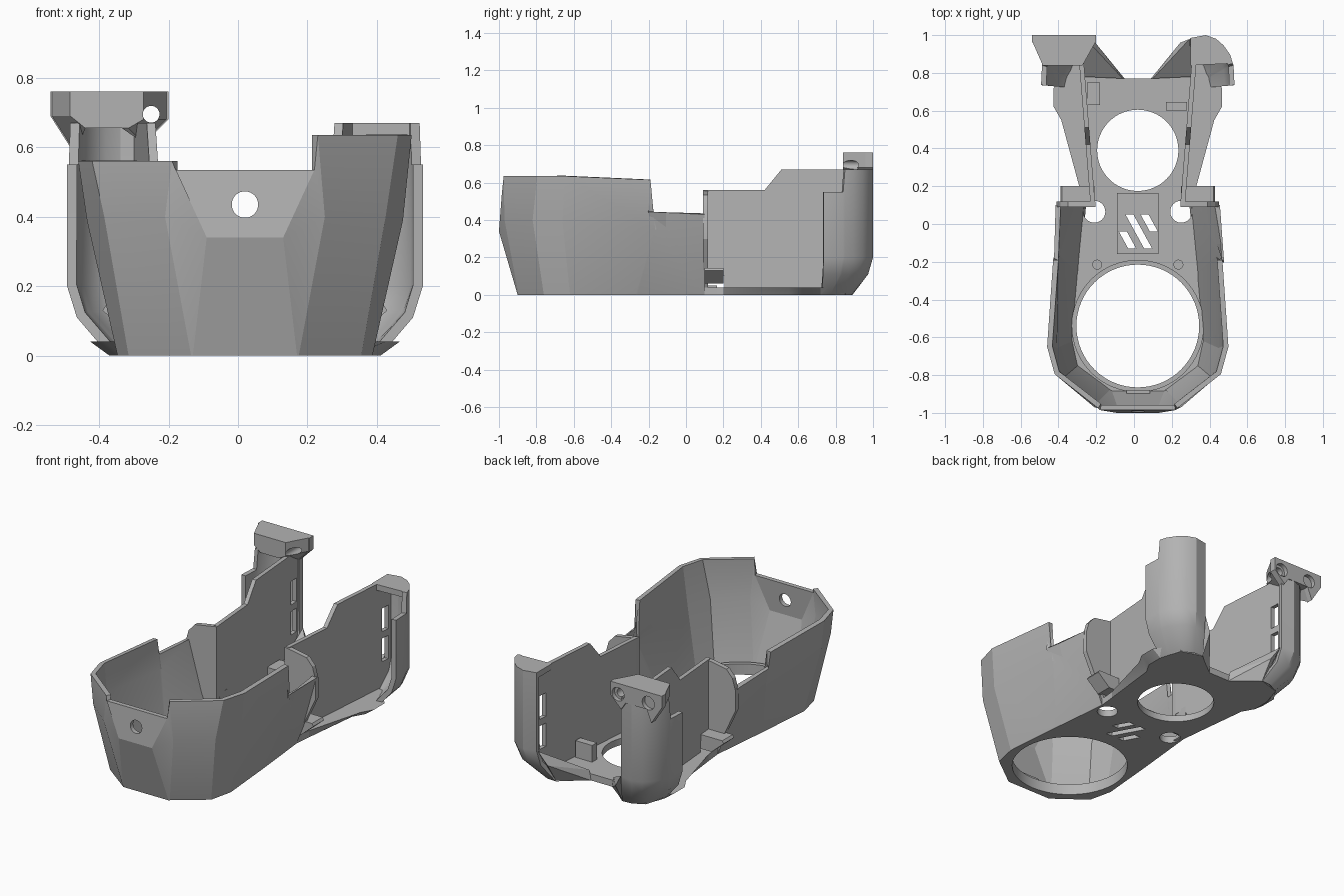
import bpy, bmesh, math

if "Cube" in bpy.data.objects:
    bpy.data.objects.remove(bpy.data.objects["Cube"])

CX = 0.02  # symmetry line of the housing
grey = bpy.data.materials.new("mid grey plastic")
grey.diffuse_color = (0.45, 0.45, 0.45, 1)
grey.use_nodes = True
grey.node_tree.nodes["Principled BSDF"].inputs["Base Color"].default_value = grey.diffuse_color


def make(name, bm):
    me = bpy.data.meshes.new(name)
    bm.to_mesh(me)
    bm.free()
    ob = bpy.data.objects.new(name, me)
    bpy.context.collection.objects.link(ob)
    return ob


def flat(a, b, t):
    return (a, b, t)


def along_y(a, b, t):
    return (a, t, b)


def prism(name, pts, lo, hi, fn=flat, pts2=None):
    """Extrude a 2D outline from lo to hi, optionally lofting to pts2."""
    bm = bmesh.new()
    a = [bm.verts.new(fn(p[0], p[1], lo)) for p in pts]
    b = [bm.verts.new(fn(p[0], p[1], hi)) for p in (pts2 or pts)]
    n = len(pts)
    bm.faces.new(a)
    bm.faces.new(b)
    for i in range(n):
        j = (i + 1) % n
        bm.faces.new((a[i], a[j], b[j], b[i]))
    bmesh.ops.recalc_face_normals(bm, faces=bm.faces)
    return make(name, bm)


def disc(name, x, y, r, lo, hi, fn=flat):
    turn = [2 * math.pi * i / 64 for i in range(64)]
    return prism(name, [(x + r * math.cos(t), y + r * math.sin(t)) for t in turn], lo, hi, fn)


def box(name, x0, x1, y0, y1, z0, z1):
    return prism(name, [(x0, y0), (x1, y0), (x1, y1), (x0, y1)], z0, z1)


def hull(name, pts):
    bm = bmesh.new()
    for p in pts:
        bm.verts.new(p)
    bmesh.ops.convex_hull(bm, input=bm.verts)
    bmesh.ops.recalc_face_normals(bm, faces=bm.faces)
    return make(name, bm)


def shell(name, cols, flip=False):
    """Skin upright columns of points, then thicken inwards."""
    bm = bmesh.new()
    g = [[bm.verts.new(p) for p in c] for c in cols]
    for i in range(len(g) - 1):
        for k in range(len(g[0]) - 1):
            f = [g[i][k], g[i][k + 1], g[i + 1][k + 1], g[i + 1][k]]
            bm.faces.new(f[::-1] if flip else f)
    ob = make(name, bm)
    m = ob.modifiers.new("thickness", 'SOLIDIFY')
    m.thickness = .028
    m.offset = -1
    return ob


def finish(ob, cutters=(), angle=25):
    """Cut the holes, bake the modifiers, colour and shade."""
    for c in cutters:
        m = ob.modifiers.new("cut", 'BOOLEAN')
        m.operation = 'DIFFERENCE'
        m.solver = 'EXACT'
        m.object = c
    if ob.modifiers:
        dg = bpy.context.evaluated_depsgraph_get()
        me = bpy.data.meshes.new_from_object(ob.evaluated_get(dg))
        ob.modifiers.clear()
        ob.data = me
    ob.data.materials.clear()
    ob.data.materials.append(grey)
    for o in bpy.context.selected_objects:
        o.select_set(False)
    ob.select_set(True)
    bpy.context.view_layer.objects.active = ob
    bpy.ops.object.shade_smooth_by_angle(angle=math.radians(angle))


def drop(cutters):
    for c in cutters:
        bpy.data.objects.remove(c)


# Front bowl, half outline from rear to front: bottom xy, middle xyz, rim xy
half = [(.30, .10, .35, .10, .13, .435, .10),
        (.335, -.26, .44, -.155, .35, .443, -.18),
        (.337, -.27, .442, -.165, .35, .448, -.19),
        (.367, -.62, .455, -.66, .39, .48, -.65),
        (.335, -.76, .405, -.82, .40, .44, -.795),
        (.155, -.895, .23, -.97, .40, .21, -.975),
        (.15, -.90, .11, -1.0, .34, .20, -.985)]


def bowl_side(s, rim):
    tops = [.43, .445, rim - .02, rim, rim, rim, .535]
    return [[(CX + s * c[0], c[1], 0), (CX + s * c[2], c[3], c[4]), (CX + s * c[5], c[6], z)]
            for c, z in zip(half, tops)]


bowl = shell("front_bowl", bowl_side(1, .635) + bowl_side(-1, .56)[::-1])
cut = [disc("hole_cutter", CX, .435, .038, -1.1, -.8, along_y)]
finish(bowl, cut, 15)
drop(cut)

# Floor plate: the bowl's foot line continued to the rear, flared at the back
side_line = [c[:2] for c in half[:1:-1]] + [
    (.30, .1), (.31, .2), (.35, .55), (.39, .62), (.39, .72), (.35, .85), (.22, .89), (.08, .77)]


def outline(flare):
    pts = [(x + (flare if .5 < y < .75 else 0), y) for x, y in side_line]
    return [(CX + x, y) for x, y in pts] + [(CX - x, y) for x, y in pts[::-1]]


floor = prism("floor_plate", outline(0), 0, .04, pts2=outline(.055))
cut = []
for x, y, n in ((-.08, -.04, .09), (-.045, .05, .18), (.035, .05, .09)):
    slant = x + .55 * n
    cut.append(prism("slot_cutter", [(x, y), (x + .042, y), (slant + .042, y - n), (slant, y - n)], -.1, .2))
for x, y, r in ((0, -.54, .325), (0, .39, .215), (-.23, .065, .058), (.23, .065, .058)):
    cut.append(disc("round_cutter", CX + x, y, r, -.1, .2))
finish(floor, cut)
finish(box("vent_plate", CX - .11, CX + .11, -.16, .165, .038, .05), cut)
drop(cut)

# Lip around the large opening, front tab and inner clips
lip = disc("opening_lip", CX, -.54, .35, .03, .065)
cut = [disc("lip_cutter", CX, -.54, .325, -.1, .2)]
finish(lip, cut)
drop(cut)
finish(box("front_tab", -.04, .085, -.905, -.88, .05, .085))
finish(box("left_clip", -.25, -.18, .63, .75, .03, .10))
finish(box("right_clip", .17, .28, .60, .645, .03, .14))

# Side shapes shared by left and right
profile = [(.1, .13), (.18, .13), (.205, .10), (.205, .03), (.86, .03), (.955, .13), (.975, .2), (.975, .67),
           (.51, .67), (.42, .56), (.1, .56)]
flange = [(.225, .02), (.29, .02), (.35, .13), (.43, .30), (.43, .42), (.41, .49), (.37, .535), (.225, .56)]
# Rear post: foot xy and upright xy of each column
columns = [(.22, .89, .28, .985), (.28, .885, .36, 1.0), (.33, .86, .415, .98), (.345, .84, .455, .945),
           (.36, .80, .49, .895), (.375, .775, .503, .85), (.378, .77, .507, .84), (.39, .725, .512, .735)]

for s, side in ((1, "right"), (-1, "left")):
    def X(h):
        return CX + s * h

    def side_box(name, h0, h1, *rest):
        return box(name, *sorted((X(h0), X(h1))), *rest)

    # Bosses on the floor
    finish(disc(side + "_boss", X(.215), -.215, .026, .03, .05))
    finish(disc(side + "_disc", X(.18), -.045, .056, .03, .045))

    # Thin inner panel with stepped top and two upright slots
    panel = prism(side + "_panel", profile, .225, .25, lambda a, b, t: (X(t + .08 * (a - .1)), a, b))
    cut = [side_box("panel_slot", .2, .4, .885, .94, z, z + .14) for z in (.19, .37)]
    finish(panel, cut)
    drop(cut)

    # Rounded flange closing the gap behind the bowl, with a small ear
    finish(prism(side + "_flange", flange, .09, .118, lambda a, b, t: (X(a), t, b)))
    ear = [(.23, .06), (.33, .06), (.41, .13), (.40, .145), (.23, .145)]
    finish(prism(side + "_ear", ear, .10, .20, lambda a, b, t: (X(a), t, b)))

    # Curved rear post flaring out of the floor
    skin = []
    for bx, by, ux, uy in columns:
        mx, my = bx + .77 * (ux - bx), by + .77 * (uy - by)
        skin.append([(X(bx), by, 0), (X(mx), my, .11), (X(ux), uy, .20),
                     (X(ux), uy, .67 if uy > .845 else .55)])
    finish(shell(side + "_rear_post", skin, s < 0), (), 28)

    # Faceted foot joining floor and post
    foot = [(.07, .77, 0), (.08, .77, .06), (.22, .885, 0), (.225, .96, .12), (.275, .98, .20),
            (.29, .78, 0), (.29, .78, .05)]
    finish(hull(side + "_foot", [(X(h), y, z) for h, y, z in foot]), (), 5)

# Flat cap on the right post
cap = [(CX + c[2], c[3]) for c in columns[:6]] + [(CX + .28, .84)]
finish(prism("right_post_cap", cap, .635, .67))

# Flared screw bracket on the left post, narrower at its front
back = [(-.54, .76), (-.20, .76), (-.20, .68), (-.27, .61), (-.30, .655), (-.44, .655), (-.47, .58), (-.54, .69)]
front = [(-.39 + .62 * (x + .39), max(z, .655)) for x, z in back]
bracket = prism("left_screw_bracket", back, 1.0, .96, along_y)
taper = prism("left_bracket_taper", back, .97, .84, along_y, pts2=front)
cut = [disc("screw_cutter", -.25, .695, .024, .8, 1.1, along_y)]
cut += [disc("head_cutter", x, .695, .04, .975, 1.1, along_y) for x in (-.45, -.25)]
finish(bracket, cut)
finish(taper, cut)
drop(cut)
